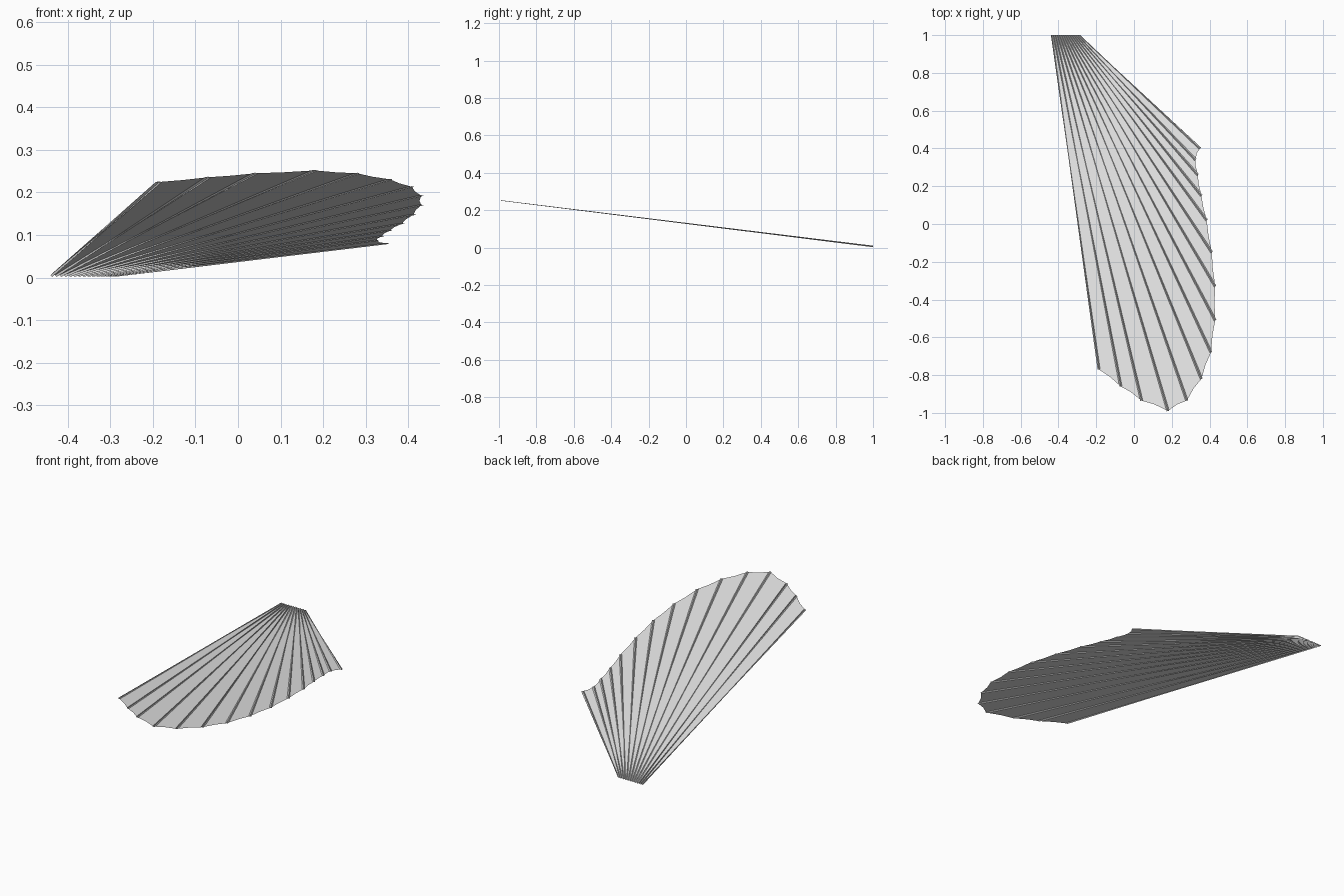
import bpy
import bmesh
from mathutils import Vector

cube = bpy.data.objects.get("Cube")
if cube:
    bpy.data.objects.remove(cube, do_unlink=True)

# One plain grey for the whole fin
grey = bpy.data.materials.new("light_grey")
grey.use_nodes = True
COLOUR = (0.8, 0.8, 0.8, 1)
grey.diffuse_color = COLOUR
grey.node_tree.nodes["Principled BSDF"].inputs["Base Color"].default_value = COLOUR

# Outer ends of the rays, seen from above
TIPS = [(-.186, -.77), (-.07, -.86), (.04, -.935), (.18, -.99), (.28, -.935),
        (.357, -.82), (.408, -.68), (.43, -.51), (.43, -.33), (.412, -.15),
        (.385, .02), (.357, .15), (.338, .26), (.326, .34), (.35, .40)]
ROOT_START, ROOT_END = -.436, -.289
COUNT = len(TIPS)


def on_plane(x, y):
    """Point on the sloping plane of the fin."""
    return Vector((x, y, .006 + .1235 * (1 - y)))


def finish(bm, name):
    bmesh.ops.recalc_face_normals(bm, faces=bm.faces)
    mesh = bpy.data.meshes.new(name)
    bm.to_mesh(mesh)
    bm.free()
    mesh.materials.append(grey)
    obj = bpy.data.objects.new(name, mesh)
    bpy.context.collection.objects.link(obj)
    return obj


tips = [on_plane(*t) for t in TIPS]
roots = [on_plane(ROOT_START + (ROOT_END - ROOT_START) * i / (COUNT - 1), 1)
         for i in range(COUNT)]

# Membrane: one panel between each pair of rays, with a scalloped outer edge
bm = bmesh.new()
root_verts = [bm.verts.new(p) for p in roots]
tip_verts = [bm.verts.new(p) for p in tips]
for i in range(COUNT - 1):
    middle = (tips[i] + tips[i + 1]) / 2
    inward = ((roots[i] + roots[i + 1]) / 2 - middle).normalized()
    dip = bm.verts.new(middle + inward * .008)
    bm.faces.new((root_verts[i], tip_verts[i], dip,
                  tip_verts[i + 1], root_verts[i + 1]))
membrane = finish(bm, "fin_membrane")
if membrane.data.polygons[0].normal.z < 0:
    membrane.data.flip_normals()

# Rays: slim tapered rods with a diamond section
bm = bmesh.new()
for root, tip in zip(roots, tips):
    along = (tip - root).normalized()
    up = Vector((0, .1235, 1)).normalized()
    side = along.cross(up).normalized()
    side_root = Vector((1, 0, 0))
    rings = []
    for point, across, wide, thick in ((root, side_root, .004, .004),
                                       (tip, side, .007, .0015)):
        lift = Vector((0, 0, thick))
        rings.append([bm.verts.new(point + offset) for offset in
                      (across * wide, lift, -across * wide, -lift)])
    for k in range(4):
        n = (k + 1) % 4
        bm.faces.new((rings[0][k], rings[0][n], rings[1][n], rings[1][k]))
    bm.faces.new(rings[0])
    bm.faces.new(rings[1])
finish(bm, "fin_rays")
